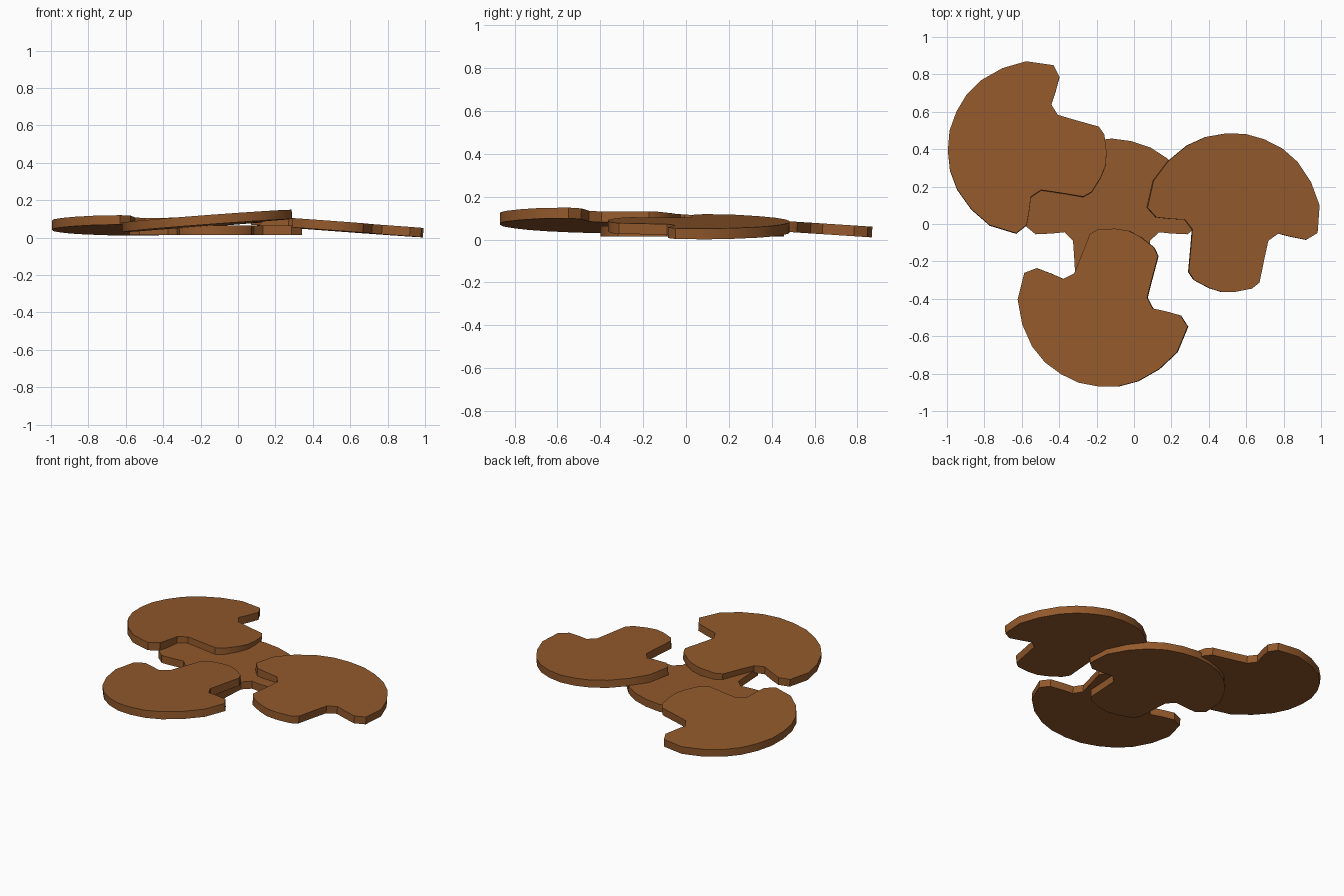
import bpy, bmesh, math
from mathutils import Matrix, Vector

if "Cube" in bpy.data.objects:
    bpy.data.objects.remove(bpy.data.objects["Cube"])

THICK = 0.05

# Right half of the mushroom slice outline, cap top down to stem base
HALF = [(0.106, 0.453), (0.208, 0.419), (0.299, 0.36), (0.386, 0.264),
        (0.45, 0.147), (0.461, 0.0), (0.406, -0.045), (0.32, -0.041),
        (0.253, -0.034), (0.206, -0.08), (0.20, -0.165), (0.192, -0.308),
        (0.157, -0.346), (0.07, -0.377)]
OUTLINE = ([(0, 0.467)] + HALF + [(0, -0.388)]
           + [(-x, y) for x, y in reversed(HALF)])

brown = bpy.data.materials.new("mushroom_brown")
brown.diffuse_color = (0.29, 0.10, 0.025, 1)
brown.use_nodes = True
brown.node_tree.nodes["Principled BSDF"].inputs["Base Color"].default_value = brown.diffuse_color


def slice_piece(name, centre, angle, slope_x=0.0, slope_y=0.0):
    """Extruded slice; centre is on the top face, slopes tilt that face."""
    bm = bmesh.new()
    face = bm.faces.new([bm.verts.new((x, y, 0)) for x, y in OUTLINE])
    new = bmesh.ops.extrude_face_region(bm, geom=[face])["geom"]
    bmesh.ops.translate(bm, vec=(0, 0, -THICK),
                        verts=[g for g in new if isinstance(g, bmesh.types.BMVert)])
    bmesh.ops.recalc_face_normals(bm, faces=bm.faces)
    mesh = bpy.data.meshes.new(name)
    bm.to_mesh(mesh)
    bm.free()
    mesh.materials.append(brown)
    obj = bpy.data.objects.new(name, mesh)
    bpy.context.collection.objects.link(obj)

    # Orientation from heading and tilt
    a = math.radians(angle)
    ux, uy = math.cos(a), math.sin(a)
    x_axis = Vector((ux, uy, slope_x * ux + slope_y * uy)).normalized()
    z_axis = Vector((-slope_x, -slope_y, 1)).normalized()
    y_axis = z_axis.cross(x_axis)
    rot = Matrix((x_axis, y_axis, z_axis)).transposed().to_4x4()
    obj.matrix_world = Matrix.Translation(centre) @ rot

    # Smooth rim, sharp face edges
    bpy.ops.object.select_all(action='DESELECT')
    obj.select_set(True)
    bpy.context.view_layer.objects.active = obj
    bpy.ops.object.shade_smooth_by_angle(angle=math.radians(30))


# Flat slice underneath, three more leaning on it
slice_piece("bottom_slice", (-0.12, -0.01, 0.064), 0)
slice_piece("front_slice", (-0.15, -0.405, 0.115), 161.8, 0.0744, -0.015)
slice_piece("left_slice", (-0.53, 0.40, 0.091), 77.5, 0.0, -0.065)
slice_piece("right_slice", (0.527, 0.02, 0.086), -8.5, -0.074, -0.005)
